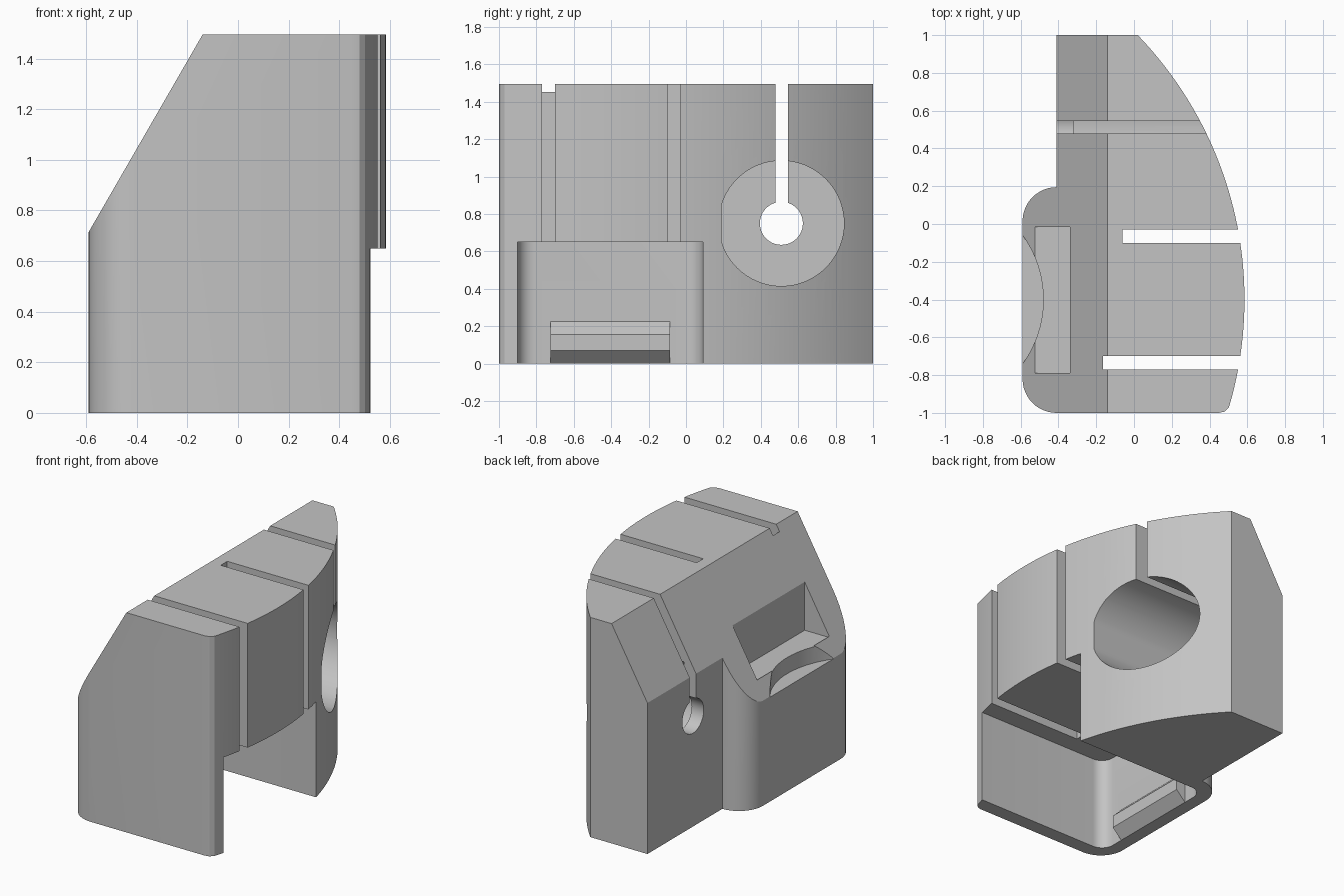
import bpy, bmesh, math

cube = bpy.data.objects.get("Cube")
if cube:
    bpy.data.objects.remove(cube, do_unlink=True)

# Single flat grey
grey = bpy.data.materials.new("light_grey")
grey.use_nodes = True
colour = (0.55, 0.55, 0.55, 1)
grey.diffuse_color = colour
grey.node_tree.nodes["Principled BSDF"].inputs["Base Color"].default_value = colour


def arc(cx, cy, r, start, end, steps):
    """Points on a circular arc, angles in degrees."""
    angles = [math.radians(start + (end - start) * i / steps) for i in range(steps + 1)]
    return [(cx + r * math.cos(a), cy + r * math.sin(a)) for a in angles]


def prism(name, points, axis, low, high):
    """Extrude a 2D outline along one axis."""
    place = {"x": lambda a, b, h: (h, a, b),
             "y": lambda a, b, h: (a, h, b),
             "z": lambda a, b, h: (a, b, h)}[axis]
    bm = bmesh.new()
    bottom = [bm.verts.new(place(a, b, low)) for a, b in points]
    top = [bm.verts.new(place(a, b, high)) for a, b in points]
    bm.faces.new(bottom)
    bm.faces.new(top)
    for i in range(len(points)):
        j = (i + 1) % len(points)
        bm.faces.new((bottom[i], bottom[j], top[j], top[i]))
    bmesh.ops.recalc_face_normals(bm, faces=bm.faces)
    mesh = bpy.data.meshes.new(name)
    bm.to_mesh(mesh)
    bm.free()
    mesh.materials.append(grey)
    obj = bpy.data.objects.new(name, mesh)
    bpy.context.collection.objects.link(obj)
    return obj


def rect(a0, a1, b0, b1):
    return [(a0, b0), (a1, b0), (a1, b1), (a0, b1)]


def combine(target, tool, operation="DIFFERENCE"):
    """Apply a boolean and discard the tool."""
    tool.hide_render = True
    mod = target.modifiers.new(tool.name, "BOOLEAN")
    mod.operation = operation
    mod.solver = "EXACT"
    mod.object = tool
    bpy.context.view_layer.objects.active = target
    bpy.ops.object.modifier_apply(modifier=mod.name)
    bpy.data.objects.remove(tool, do_unlink=True)


# Main body: bowed side, straight rear wall, rounded bulge
R = 2.017
bow_x = 0.585 - R
start = -math.degrees(math.asin(0.57 / R))
end = math.degrees(math.asin(1.4 / R))
outline = [(0.45, -1), (0.48, -0.993)]
outline += arc(bow_x, -0.4, R, start, end, 40)
outline += [(-0.41, 1), (-0.41, 0.195)]
outline += arc(-0.41, 0.015, 0.18, 90, 180, 12)[1:]
outline += arc(-0.41, -0.82, 0.18, 180, 270, 12)
body = prism("body", outline, "z", 0, 1.495)

# Sloping top
combine(body, prism("slope_cut", [(-0.14, 1.495), (-0.59, 0.715), (-1.0, 0.004),
                                  (-1.0, 2), (0.151, 2)], "y", -2, 2))

# Large open pocket with rounded inner corners
pocket = [(1, -0.9), (1, 0.09)]
pocket += arc(-0.41, 0.0, 0.09, 90, 180, 8)
pocket += arc(-0.41, -0.81, 0.09, 180, 270, 8)
combine(body, prism("pocket_cut", pocket, "z", -0.5, 0.65))

# Two vertical slots above the pocket
for x, y0, y1 in ((-0.165, -0.77, -0.70), (-0.06, -0.10, -0.03)):
    combine(body, prism("slot_cut", rect(x, 1, y0, y1), "z", 0.6, 2))

# Counterbored side hole with a slit up to the top
bore = [(max(y, 0.19), z) for y, z in arc(0.51, 0.75, 0.335, 0, 360, 64)[:-1]]
combine(body, prism("counterbore_cut", bore, "x", -0.32, 1))
combine(body, prism("hole_cut", arc(0.51, 0.75, 0.115, 0, 360, 40)[:-1], "x", -1, 0.5))
combine(body, prism("slit_cut", rect(0.478, 0.546, 0.75, 2), "x", -1, 1))

# Window recess in the slope, with a thumb scoop at its lower edge
combine(body, prism("recess_cut", rect(-0.525, -0.34, -0.79, -0.015), "z", 0.82, 2))
combine(body, prism("scoop_cut", arc(-1.06, -0.4, 0.58, 0, 360, 96)[:-1], "z", 0.71, 1.2))

# Snap ridge at the foot of the pocket wall
ridge = [(-0.53, 0), (-0.5, 0), (-0.43, 0.07), (-0.43, 0.155), (-0.5, 0.225), (-0.53, 0.225)]
combine(body, prism("snap_ridge", ridge, "y", -0.725, -0.085), "UNION")

bpy.ops.object.select_all(action="DESELECT")
body.select_set(True)
bpy.context.view_layer.objects.active = body
bpy.ops.object.shade_smooth_by_angle(angle=math.radians(25))
